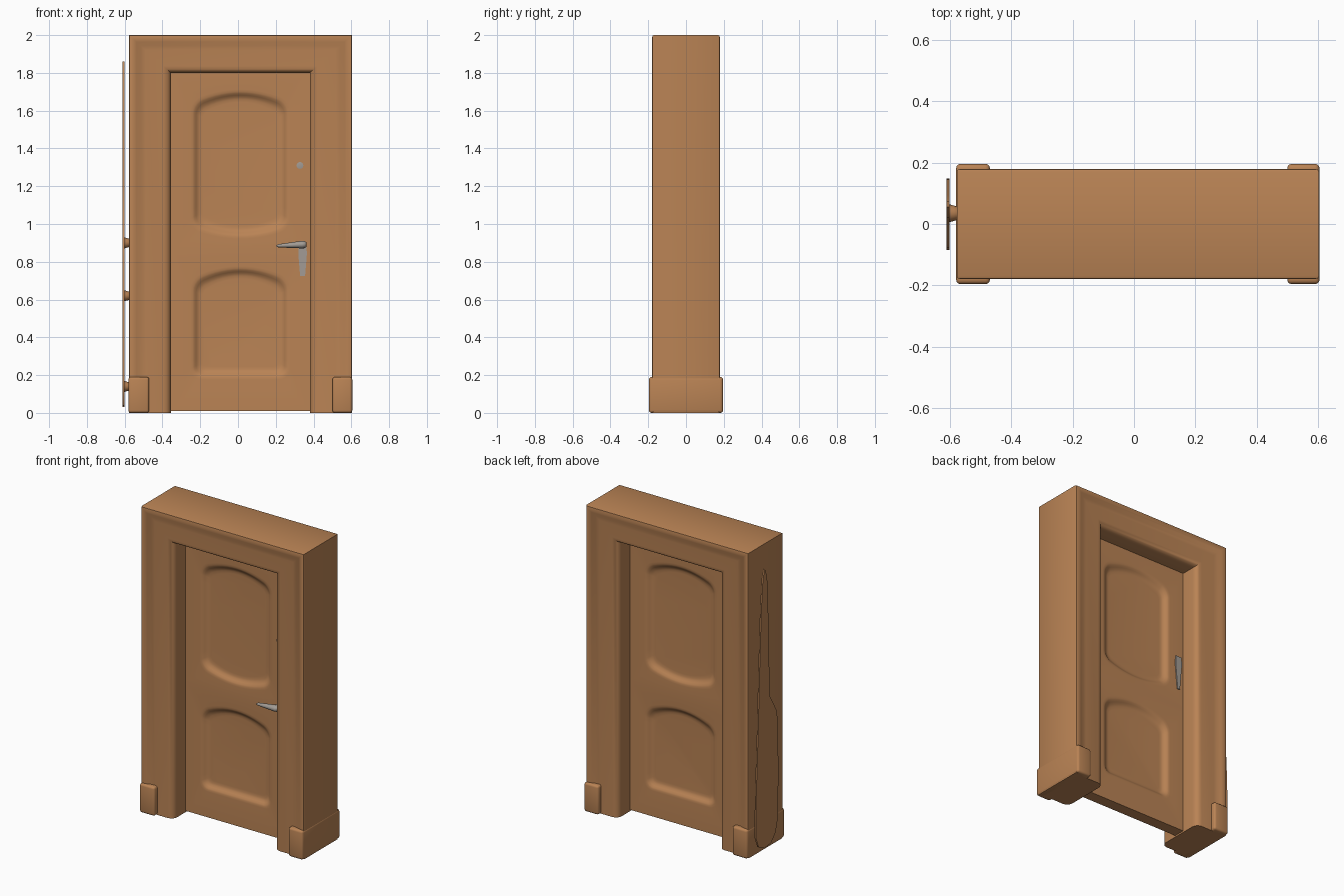
import bpy, bmesh, math
from mathutils import Vector

if "Cube" in bpy.data.objects:
    bpy.data.objects.remove(bpy.data.objects["Cube"])


def material(name, rgb):
    m = bpy.data.materials.new(name)
    m.diffuse_color = (*rgb, 1)
    m.use_nodes = True
    m.node_tree.nodes["Principled BSDF"].inputs["Base Color"].default_value = m.diffuse_color
    return m


WOOD = material("warm_wood", (0.49, 0.228, 0.09))
METAL = material("grey_metal", (0.36, 0.33, 0.30))


def finish(name, bm, mat, angle=50):
    bmesh.ops.remove_doubles(bm, verts=bm.verts[:], dist=1e-5)
    bmesh.ops.recalc_face_normals(bm, faces=bm.faces[:])
    me = bpy.data.meshes.new(name)
    bm.to_mesh(me)
    bm.free()
    me.materials.append(mat)
    ob = bpy.data.objects.new(name, me)
    bpy.context.collection.objects.link(ob)
    bpy.ops.object.select_all(action='DESELECT')
    ob.select_set(True)
    bpy.context.view_layer.objects.active = ob
    bpy.ops.object.shade_smooth_by_angle(angle=math.radians(angle))
    return ob


def skin(bm, rings):
    """Join equal-length closed vertex rings with quads."""
    for a, b in zip(rings, rings[1:]):
        n = len(a)
        for i in range(n):
            j = (i + 1) % n
            bm.faces.new((a[i], a[j], b[j], b[i]))


def box(name, lo, hi, mat, bevel=0.0):
    bm = bmesh.new()
    bmesh.ops.create_cube(bm, size=1)
    for v in bm.verts:
        v.co = Vector([(l + h) / 2 + c * (h - l) for l, h, c in zip(lo, hi, v.co)])
    if bevel:
        bmesh.ops.bevel(bm, geom=bm.edges[:], offset=bevel, segments=3,
                        profile=0.5, affect='EDGES')
    return finish(name, bm, mat)


def rod(name, a, b, r1, r2, mat, squash=1.0):
    """Tapered rod with rounded ends; squash flattens its height."""
    bm = bmesh.new()
    a, b = Vector(a), Vector(b)
    d = (b - a).normalized()
    side = d.cross(Vector((0, 0, 1))).normalized()
    up = side.cross(d)
    rings = []
    for t, k in ((0, .55), (.06, .9), (.15, 1), (.5, 1), (.94, 1), (1, .6)):
        r = (r1 + (r2 - r1) * t) * k
        rings.append([bm.verts.new(a + (b - a) * t + side * r * math.cos(q) + up * r * squash * math.sin(q))
                      for q in [math.tau * i / 16 for i in range(16)]])
    skin(bm, rings)
    bm.faces.new(rings[0])
    bm.faces.new(rings[-1])
    return finish(name, bm, mat)


def plate(name, outline, to_3d, mat):
    """Flat outline given two depth values through to_3d(u, v, side)."""
    bm = bmesh.new()
    rings = [[bm.verts.new(to_3d(u, v, s)) for u, v in outline] for s in (0, 1)]
    skin(bm, rings)
    for r in rings:
        bm.faces.new(r)
    return finish(name, bm, mat, 35)


# Door frame: moulded profile (0 = opening, 1 = outside) swept around the opening
L, R, TOP = -0.355, 0.38, 1.80
half = [(0, .02), (0, .125), (.015, .14), (.05, .152), (.1, .16), (.18, .165), (.6, .164),
        (.72, .167), (.82, .175), (.88, .179), (.95, .179), (.985, .177), (1, .170)]
profile = [(t, -y) for t, y in half] + [(t, y) for t, y in reversed(half)]
bm = bmesh.new()
rings = []
for sx, top in ((-1, False), (-1, True), (1, True), (1, False)):
    rings.append([bm.verts.new(((L if sx < 0 else R) + sx * .223 * t, y,
                                TOP + .2 * t if top else 0)) for t, y in profile])
skin(bm, rings)
bm.faces.new(rings[0])
bm.faces.new(rings[-1])
finish("door_frame", bm, WOOD)

# Plinth blocks at the feet of the frame, running through from front to back
for side, x0, x1 in (("left", -.580, -.47), ("right", .50, .605)):
    box(f"plinth_{side}", (x0, -.196, 0), (x1, .196, .19), WOOD, .014)


def outline(x0, x1, z0, z1, r=0, up=0, down=0, n=12, k=5):
    """Rounded rectangle whose top and bottom may bow outwards."""
    cx, cz, hw, hh = (x0 + x1) / 2, (z0 + z1) / 2, (x1 - x0) / 2, (z1 - z0) / 2
    corners = [(1, -1, -90), (1, 1, 0), (-1, 1, 90), (-1, -1, 180)]
    arcs = []
    for sx, sz, a0 in corners:
        arcs.append([Vector((cx + sx * (hw - r) + r * math.cos(math.radians(a0 + 90 * i / k)),
                             cz + sz * (hh - r) + r * math.sin(math.radians(a0 + 90 * i / k))))
                     for i in range(k + 1)])
    pts = []
    for c, arc in enumerate(arcs):
        nxt = arcs[(c + 1) % 4][0]
        pts += arc + [arc[-1].lerp(nxt, i / n) for i in range(1, n)]
    for p in pts:
        u, v = (p.x - cx) / hw, (p.y - cz) / hh
        p.y += (1 - u * u) * (up * max(v, 0) - down * max(-v, 0))
    return pts


# Door leaf: thin slab of two cells, each with a softly sunken arched panel on both faces
D = 0.038
cells = [((.86, 1.80), (.985, 1.64), .06, .05), ((.01, .86), (.19, .70), .065, 0)]
bm = bmesh.new()
for s in (-1, 1):
    for (c0, c1), (p0, p1), up, down in cells:
        rings = [[bm.verts.new((p.x, s * D, p.y)) for p in outline(L, R, c0, c1)]]
        for inset, depth in ((-.012, 0), (0, .001), (.008, .004), (.018, .012), (.028, .02), (.04, .024), (.055, .025)):
            o = outline(-.24 + inset, .265 - inset, p0 + inset, p1 - inset, .05 - inset * .5, up, down)
            rings.append([bm.verts.new((p.x, s * (D - depth), p.y)) for p in o])
        skin(bm, rings)
        bm.faces.new(rings[-1])
bmesh.ops.remove_doubles(bm, verts=bm.verts[:], dist=1e-5)
bmesh.ops.bridge_loops(bm, edges=[e for e in bm.edges if e.is_boundary])
finish("door_leaf", bm, WOOD)

# Front handle: tapered back plate, spindle, lever and lock cylinder
blade = [(-.022, .0), (.022, .0), (.024, .12), (.018, .16), (-.018, .16), (-.024, .12)]
plate("handle_plate_front", [(u * (.6 + v * 3), v) for u, v in blade],
      lambda u, v, s: (.342 + u, -D - .007 * s, .725 + v), METAL)
rod("handle_spindle", (.342, -.03, .89), (.342, -.108, .89), .02, .018, METAL)
rod("handle_lever", (.362, -.098, .892), (.205, -.098, .884), .026, .009, METAL, .85)
rod("lock_cylinder", (.328, -.03, 1.31), (.328, -.046, 1.31), .018, .018, METAL)

# Plate on the back of the door
plate("handle_plate_back", [(u * (.4 + v * 5), v * 1.4) for u, v in blade],
      lambda u, v, s: (-.315 + u, D + .007 * s, .98 + v), METAL)

# Thin long paddle-shaped panel standing off the left side
paddle = [(-.01, .04), (.06, .03), (.12, .06), (.148, .13), (.145, .4), (.125, .8), (.11, 1.2),
          (.092, 1.6), (.075, 1.8), (.055, 1.86), (.032, 1.8), (.02, 1.55), (.01, 1.2),
          (0, 1.0), (-.03, .95), (-.065, .89), (-.078, .82), (-.085, .5), (-.08, .18), (-.055, .09)]
plate("side_panel", paddle, lambda u, v, s: (-.611 + .01 * s, u, v), WOOD)
for i, z in enumerate((.14, .62, .9)):
    rod(f"side_panel_stud_{i + 1}", (-.57, .035, z), (-.605, .035, z), .02, .03, WOOD)
